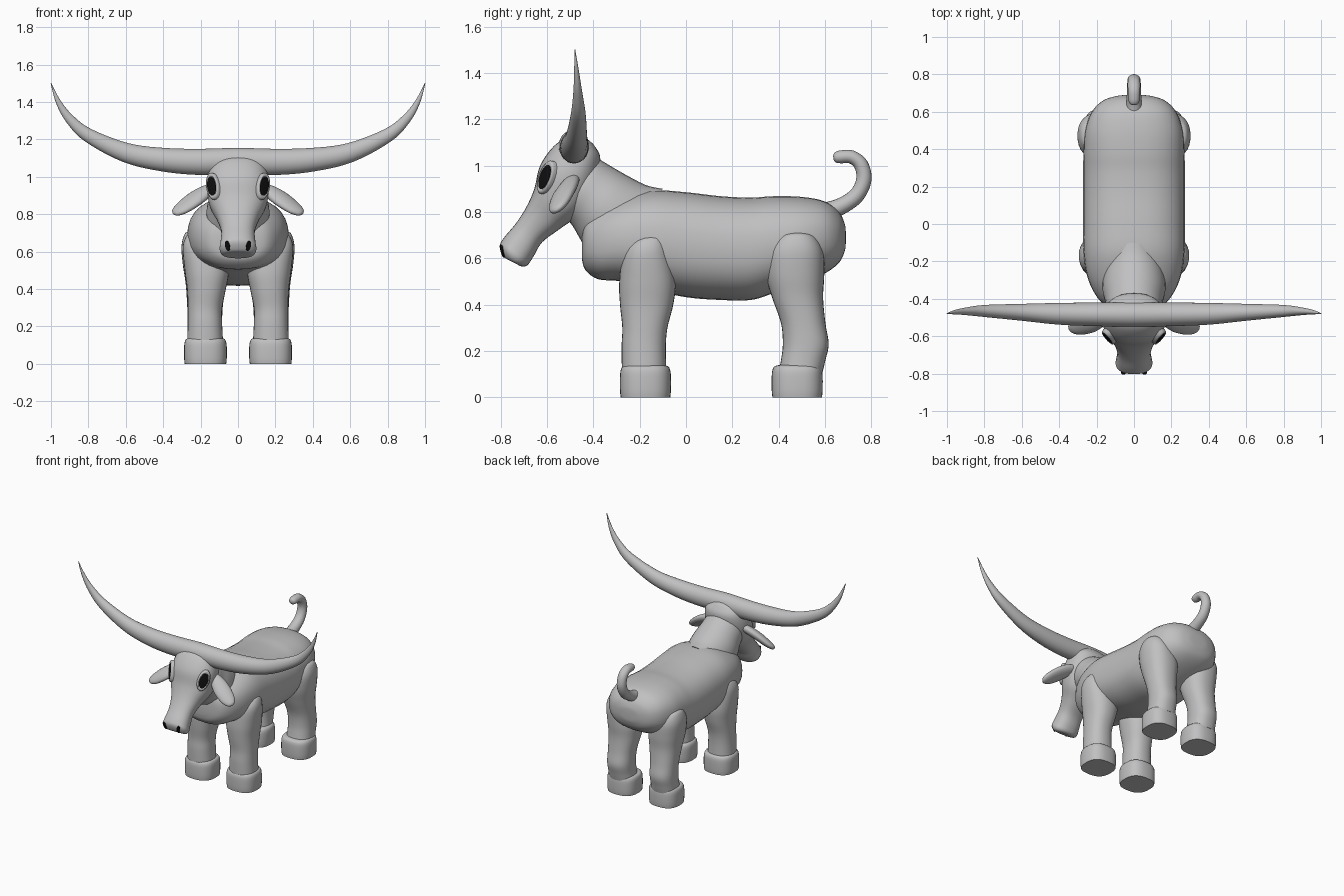
import bpy, bmesh, math
from mathutils import Vector as V
from mathutils.bvhtree import BVHTree

if "Cube" in bpy.data.objects:
    bpy.data.objects.remove(bpy.data.objects["Cube"])


def material(name, rgb):
    m = bpy.data.materials.new(name)
    m.diffuse_color = (*rgb, 1)
    m.use_nodes = True
    m.node_tree.nodes["Principled BSDF"].inputs["Base Color"].default_value = m.diffuse_color
    return m


GREY = material("clay grey", (0.53, 0.53, 0.54))
BLACK = material("black", (0.005, 0.005, 0.005))


def spline(a, b, c, d, t):
    return 0.5 * (2 * b + (c - a) * t + (2 * a - 5 * b + 4 * c - d) * t * t
                  + (3 * b - a - 3 * c + d) * t ** 3)


def loft(name, rings, mat=GREY, steps=5, sides=32, power=2.0):
    """Skin rounded sections given as (centre, half axis u, half axis v)."""
    dense = []
    n = len(rings)
    for i in range(n - 1):
        q = [rings[max(0, min(n - 1, i + k))] for k in (-1, 0, 1, 2)]
        for s in range(steps):
            dense.append([spline(*(r[j] for r in q), s / steps) for j in range(3)])
    dense.append(rings[-1])
    bm = bmesh.new()
    loops = []
    for c, u, v in dense:
        loop = []
        for k in range(sides):
            a = 2 * math.pi * k / sides
            x, y = (math.copysign(abs(w) ** (2 / power), w) for w in (math.cos(a), math.sin(a)))
            loop.append(bm.verts.new(c + u * x + v * y))
        loops.append(loop)
    for a, b in zip(loops, loops[1:]):
        for k in range(sides):
            j = (k + 1) % sides
            bm.faces.new((a[k], a[j], b[j], b[k]))
    bm.faces.new(loops[0])
    bm.faces.new(loops[-1])
    bmesh.ops.recalc_face_normals(bm, faces=bm.faces[:])
    mesh = bpy.data.meshes.new(name)
    bm.to_mesh(mesh)
    bm.free()
    mesh.materials.append(mat)
    ob = bpy.data.objects.new(name, mesh)
    bpy.context.collection.objects.link(ob)
    bpy.ops.object.select_all(action='DESELECT')
    ob.select_set(True)
    bpy.context.view_layer.objects.active = ob
    bpy.ops.object.shade_smooth_by_angle(angle=math.radians(45))
    return ob


def section(y0, z0, y1, z1, w):
    """Section across x, between two points of the side outline."""
    a, b = V((0, y0, z0)), V((0, y1, z1))
    return (a + b) / 2, V((w, 0, 0)), (a - b) / 2


def tube(path, flat):
    """Sections along a path of (x, y, z, radius along flat, other radius)."""
    pts = [V(p[:3]) for p in path]
    out = []
    for i, p in enumerate(path):
        t = (pts[min(i + 1, len(pts) - 1)] - pts[max(i - 1, 0)]).normalized()
        u = (flat - t * flat.dot(t)).normalized()
        out.append((pts[i], u * p[3], t.cross(u) * p[4]))
    return out


# Body: y, low z, high z, half width
body = [(-.45, .60, .70, .07), (-.435, .55, .77, .15), (-.38, .51, .82, .205),
        (-.28, .50, .86, .25), (-.15, .465, .893, .27), (0, .432, .885, .272),
        (.15, .42, .868, .272), (.28, .42, .862, .272), (.38, .45, .868, .27),
        (.50, .49, .865, .262), (.60, .535, .845, .225), (.66, .58, .80, .165),
        (.685, .63, .75, .09), (.69, .665, .715, .03)]
loft("body", [section(y, a, y, b, w) for y, a, b, w in body], power=2.4)

# Neck
neck = [(-.10, .90, -.32, .56, .13), (-.17, .915, -.41, .61, .165),
        (-.25, .955, -.455, .68, .168), (-.32, .995, -.49, .74, .155),
        (-.38, 1.03, -.53, .79, .145), (-.43, 1.05, -.56, .83, .12)]
loft("neck", [section(*r) for r in neck])

# Head, from the poll down to the muzzle
head = [(-.47, 1.125, -.42, 1.11, .03), (-.51, 1.12, -.395, 1.085, .09),
        (-.57, 1.085, -.37, 1.03, .145), (-.63, 1.0, -.39, .92, .168),
        (-.655, .90, -.45, .80, .152), (-.69, .82, -.54, .73, .112),
        (-.735, .75, -.62, .67, .09), (-.785, .69, -.66, .605, .094),
        (-.803, .655, -.685, .57, .098), (-.79, .61, -.71, .565, .08),
        (-.77, .595, -.73, .575, .04)]
head_ob = loft("head", [section(*r) for r in head], power=2.3)

# Long horns, one sweep from tip to tip
half = [(.2, -.483, 1.08, .063, .07), (.4, -.48, 1.092, .058, .063),
        (.6, -.472, 1.13, .045, .052), (.8, -.465, 1.222, .032, .037),
        (.9, -.467, 1.31, .02, .025), (.96, -.472, 1.40, .011, .014),
        (1.0, -.48, 1.5, .002, .002)]
horns = [(-x, *r) for x, *r in reversed(half)] + [(0, -.484, 1.085, .066, .07)] + half
loft("horns", tube(horns, V((0, 1, 0))))

# Curled tail
tail = [(0, .57, .79, .045, .045), (0, .66, .82, .04, .037), (0, .735, .87, .037, .034),
        (0, .768, .94, .035, .033), (0, .755, 1.005, .034, .031), (0, .715, 1.037, .033, .029),
        (0, .67, 1.038, .031, .028), (0, .645, 1.035, .024, .022), (0, .636, 1.034, .008, .008)]
loft("tail", tube(tail, V((1, 0, 0))), sides=20)

# Legs and hooves: z, front y, back y, inner x, outer x
front_leg = [(.695, -.15, -.11, .21, .255), (.68, -.22, -.09, .15, .278),
             (.62, -.27, -.068, .08, .295), (.50, -.288, -.045, .05, .285),
             (.40, -.285, -.055, .065, .272), (.30, -.275, -.08, .085, .268),
             (.22, -.278, -.087, .085, .268), (.12, -.277, -.085, .08, .272)]
back_leg = [(.71, .46, .50, .20, .26), (.695, .40, .555, .14, .285),
            (.63, .352, .592, .08, .302), (.53, .345, .597, .05, .295),
            (.43, .372, .592, .06, .28), (.32, .41, .602, .08, .272),
            (.23, .418, .616, .085, .27), (.16, .41, .602, .085, .27),
            (.11, .40, .59, .08, .272)]


def leg_rings(rows, s):
    return [(V((s * (c + d) / 2, (a + b) / 2, z)), V(((d - c) / 2, 0, 0)), V((0, (b - a) / 2, 0)))
            for z, a, b, c, d in rows]


for side, s in (("left", 1), ("right", -1)):
    for name, rows, y0, y1 in (("front", front_leg, -.285, -.065), ("back", back_leg, .37, .59)):
        loft(f"{name}_leg_{side}", leg_rings(rows, s), power=2.3)
        hoof = [(z, y0 + i, y1 - i, .06 + i, .288 - i)
                for z, i in ((0, .003), (.03, 0), (.09, 0), (.12, .004), (.135, .015), (.14, .04))]
        loft(f"{name}_hoof_{side}", leg_rings(hoof, s), steps=3, power=2.6)

    # Ears
    ear = [(.12, -.485, .945, .03, .025), (.18, -.505, .915, .048, .03),
           (.24, -.53, .875, .058, .03), (.30, -.55, .832, .05, .025),
           (.335, -.56, .81, .03, .016), (.346, -.563, .803, .008, .005)]
    loft(f"ear_{side}", tube([(s * x, *r) for x, *r in ear], V((0, .8, .6))), sides=24)

# Eyes and nostrils, set on the head surface
bm = bmesh.new()
bm.from_mesh(head_ob.data)
surface = BVHTree.FromBMesh(bm)
bm.free()


def on_head(target, long_axis, a, b, profile, name, mat):
    """Stack of (height, scale) ovals standing on the head near a point."""
    p, n, _, _ = surface.find_nearest(V(target))
    v = (long_axis - n * long_axis.dot(n)).normalized()
    u = v.cross(n)
    loft(name, [(p + n * h, u * a * k, v * b * k) for h, k in profile], mat, steps=1, sides=28)


for side, s in (("left", 1), ("right", -1)):
    spot, axis = (s * .16, -.63, .955), V((0, .5, .85))
    on_head(spot, axis, .042, .076,
            [(-.03, 1), (.006, 1), (.013, .92), (.015, .82), (.011, .70)], f"eye_rim_{side}", GREY)
    on_head(spot, axis, .03, .055, [(.009, 1), (.0135, 1), (.0155, .7)], f"eye_{side}", BLACK)
    on_head((s * .06, -.81, .625), V((0, .3, 1)), .013, .028,
            [(-.004, 1), (.004, 1)], f"nostril_{side}", BLACK)
